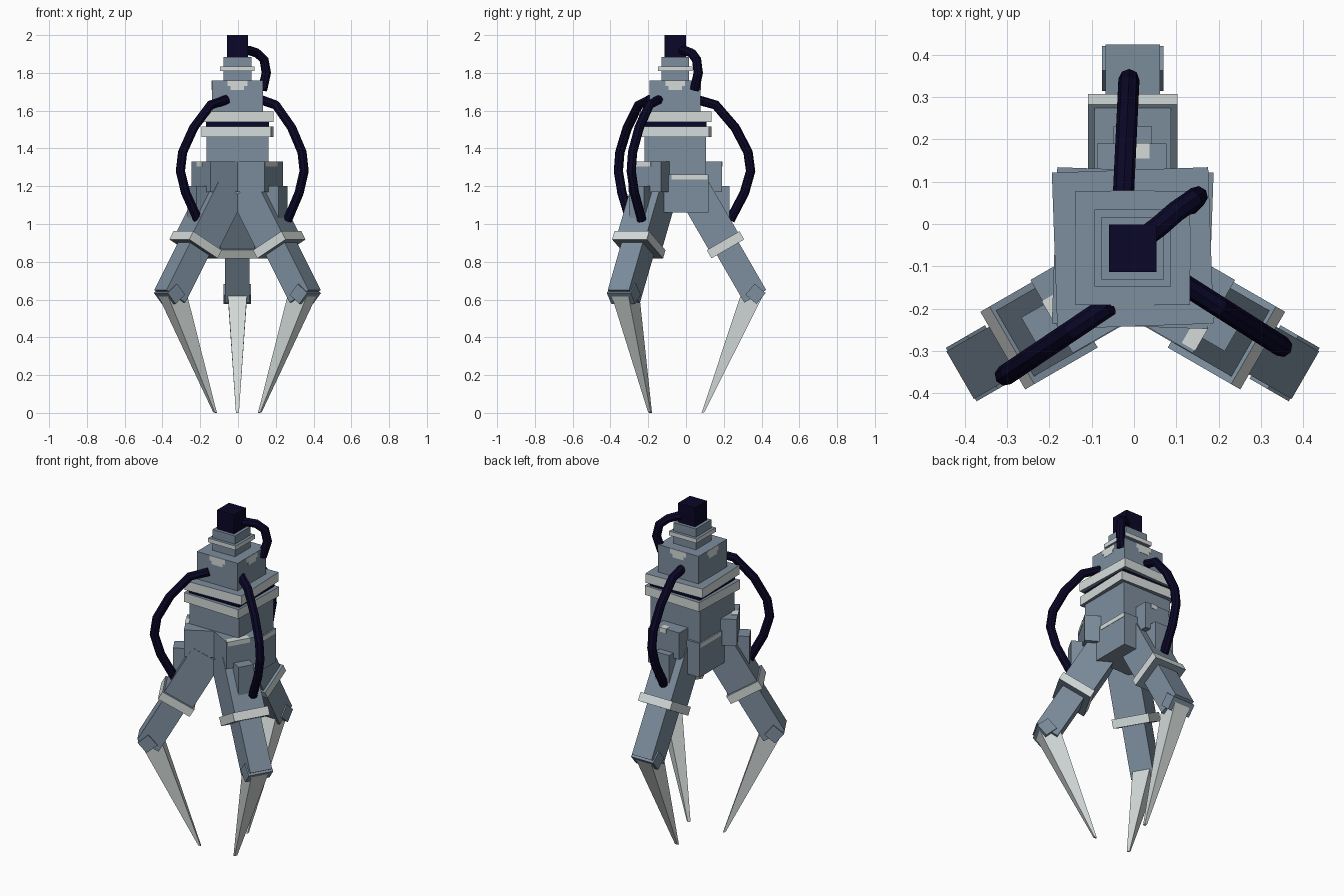
import bpy, bmesh, math
from mathutils import Matrix, Vector

if "Cube" in bpy.data.objects:
    bpy.data.objects.remove(bpy.data.objects["Cube"])


def material(name, rgb):
    m = bpy.data.materials.new(name)
    m.diffuse_color = (*rgb, 1)
    m.use_nodes = True
    m.node_tree.nodes["Principled BSDF"].inputs["Base Color"].default_value = m.diffuse_color
    return m


STEEL = material("blue grey steel", (0.205, 0.27, 0.34))
WORN = material("worn light metal", (0.66, 0.71, 0.70))
NAVY = material("dark navy rubber", (0.003, 0.002, 0.02))

AXIS = Matrix.Translation((-0.003, -0.057, 0))


def finish(name, bm, mats):
    bmesh.ops.recalc_face_normals(bm, faces=bm.faces)
    me = bpy.data.meshes.new(name)
    bm.to_mesh(me)
    bm.free()
    for m in mats:
        me.materials.append(m)
    ob = bpy.data.objects.new(name, me)
    bpy.context.collection.objects.link(ob)
    return ob


def box(name, lo, hi, mat=STEEL, frame=AXIS, side_mat=None):
    """Box between two corners in a frame; side_mat colours the faces around local z."""
    bm = bmesh.new()
    bmesh.ops.create_cube(bm, size=1)
    lo, hi = Vector(lo), Vector(hi)
    for v in bm.verts:
        v.co = Vector(((lo[i] + hi[i]) / 2 + v.co[i] * (hi[i] - lo[i]) for i in range(3)))
    bm.normal_update()
    if side_mat:
        for f in bm.faces:
            f.material_index = int(abs(f.normal.z) < 0.5)
    bm.transform(frame)
    return finish(name, bm, [mat, side_mat] if side_mat else [mat])


def square(name, half, z0, z1, mat=STEEL, turn=0, side_mat=None):
    frame = AXIS @ Matrix.Rotation(math.radians(turn), 4, 'Z')
    return box(name, (-half, -half, z0), (half, half, z1), mat, frame, side_mat)


def taper(name, frame, top, tip, mat):
    """Four-sided spike between two rectangular rings."""
    bm = bmesh.new()
    rings = []
    for w, inner, outer, z_in, z_out in (top, tip):
        rings.append([bm.verts.new(p) for p in
                      ((-w, inner, z_in), (w, inner, z_in), (w, outer, z_out), (-w, outer, z_out))])
    a, b = rings
    bm.faces.new(a)
    bm.faces.new(b)
    for i in range(4):
        j = (i + 1) % 4
        bm.faces.new((a[i], a[j], b[j], b[i]))
    bm.transform(frame)
    return finish(name, bm, [mat])


def tube(name, points, radius=0.025):
    cu = bpy.data.curves.new(name, 'CURVE')
    cu.dimensions = '3D'
    cu.bevel_depth = radius
    cu.bevel_resolution = 2
    cu.use_fill_caps = True
    sp = cu.splines.new('POLY')
    sp.points.add(len(points) - 1)
    for p, co in zip(sp.points, points):
        p.co = (*co, 1)
    sp.use_smooth = False
    cu.materials.append(NAVY)
    ob = bpy.data.objects.new(name, cu)
    bpy.context.collection.objects.link(ob)


# Central stack
square("top_plug", 0.056, 1.885, 2.0, NAVY)
square("neck", 0.074, 1.75, 1.885)
square("neck_collar", 0.091, 1.81, 1.835, STEEL, 0, WORN)
square("shoulder_block", 0.135, 1.58, 1.76)
square("upper_plate", 0.185, 1.54, 1.595, STEEL, 2, WORN)
square("gasket", 0.166, 1.50, 1.55, NAVY)
square("lower_plate", 0.185, 1.46, 1.515, STEEL, -2, WORN)
square("body", 0.164, 1.255, 1.47)
box("hip_core", (-0.172, -0.068, 1.06), (0.172, 0.177, 1.262))

# Worn patches at the block edges
for k in range(4):
    fr = AXIS @ Matrix.Rotation(k * math.pi / 2, 4, 'Z')
    box("shoulder_wear", (-0.052, -0.1365, 1.73), (0.052, -0.13, 1.759), WORN, fr)
    box("shoulder_wear_tip", (-0.036, -0.1365, 1.71), (0.036, -0.13, 1.73), WORN, fr)
for s in (-1, 1):
    xs = sorted((s * 0.168, s * 0.174))
    box("hip_wear", (xs[0], -0.02, 1.235), (xs[1], 0.17, 1.2615), WORN)
box("front_wear", (-0.042, -0.167, 1.235), (0.042, -0.16, 1.272), WORN)

# Three legs: angle, pivot shift, bracket left / right / reach, top wear left / right
TILT = Matrix.Rotation(math.radians(30), 4, 'X')
for side, angle, dy, inset, left, right, reach, w0, w1 in (
        ("back", 90, 0, 0, -0.085, 0.08, 0.247, 0.0, 0.04),
        ("right", -30, -0.065, 0.01, -0.112, 0.088, 0.225, -0.05, 0.08),
        ("left", 210, -0.065, 0.01, -0.088, 0.112, 0.225, 0.0, 0.055)):
    fr = (Matrix.Translation((0, dy, 0)) @ AXIS @ Matrix.Rotation(math.radians(angle - 90), 4, 'Z')
          @ Matrix.Translation((0, -inset, 0)))
    box(side + "_hip_bracket", (left, 0.02, 1.17), (right, reach, 1.33), STEEL, fr)
    box(side + "_bracket_wear", (w0, reach - 0.035, 1.325), (w1, reach + 0.002, 1.332), WORN, fr)
    box(side + "_bracket_edge_wear", (w0, reach - 0.005, 1.305), (w1, reach + 0.002, 1.325), WORN, fr)
    box(side + "_hose_mount", (-0.046, 0.15, 1.0), (0.046, 0.288, 1.2), STEEL, fr)

    limb = fr @ Matrix.Translation((0, 0.266, 0.89)) @ TILT
    box(side + "_upper_leg", (-0.09, -0.09, 0), (0.09, 0.09, 0.335), STEEL, limb)
    box(side + "_leg_collar", (-0.106, -0.1, -0.025), (0.106, 0.1, 0.025), STEEL, limb, WORN)
    box(side + "_lower_leg", (-0.065, -0.067, -0.315), (0.065, 0.067, 0), STEEL, limb)

    knee = fr @ Matrix.Translation((0, 0.425, 0.63)) @ Matrix.Rotation(math.radians(50), 4, 'X')
    box(side + "_knee", (-0.073, -0.038, -0.038), (0.073, 0.038, 0.038), STEEL, knee)
    taper(side + "_claw", fr, (0.051, 0.35, 0.462, 0.635, 0.615),
          (0.008, 0.14, 0.154, 0.0, 0.004), WORN)

# Hoses arcing from the shoulder to each leg
ARC = ((-0.05, 1.66), (0, 1.655), (0.32, 1.63), (0.7, 1.51), (0.95, 1.38),
       (1, 1.28), (0.88, 1.165), (0.6, 1.02))
for name, start, far in (("back_hose", (-0.025, 0.07), (-0.012, 0.342)),
                         ("right_hose", (0.13, -0.15), (0.35, -0.29)),
                         ("left_hose", (-0.07, -0.2), (-0.305, -0.358))):
    a, b = Vector(start), Vector(far)
    tube(name, [(*a.lerp(b, f), z) for f, z in ARC])

# Short hose from the plug to the shoulder
tube("top_hose", [(0.02, -0.035, 1.92), (0.06, -0.005, 1.918), (0.1, 0.03, 1.905), (0.138, 0.056, 1.87),
                  (0.15, 0.065, 1.8), (0.13, 0.045, 1.71)])
